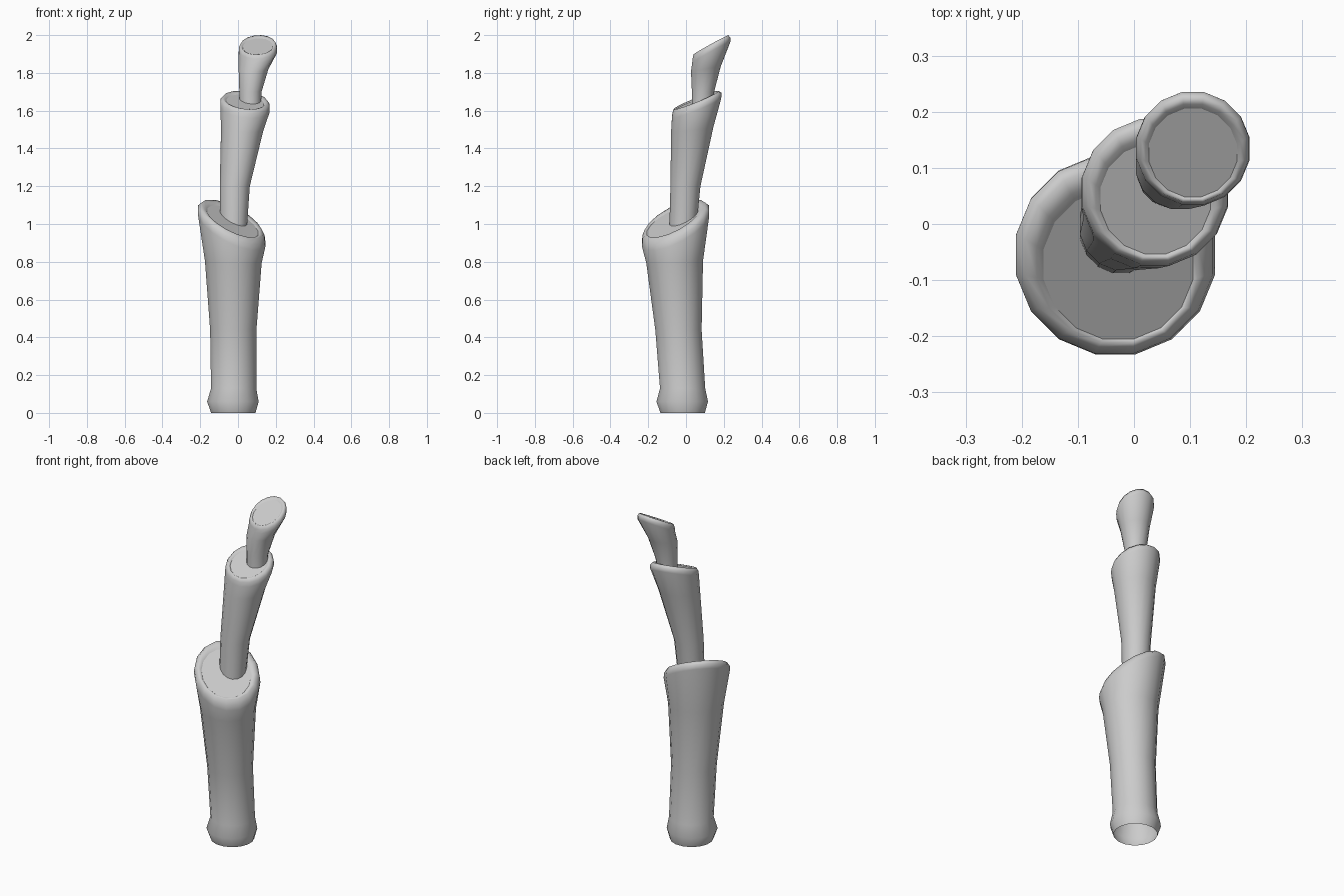
import bpy, bmesh, math

SIDES = 16


def stalk(name, rings, slope):
    """Loft rings (cx, cy, cz, radius, tilt); slope is the cut plane's dz/dx, dz/dy."""
    bm = bmesh.new()
    loops = []
    for cx, cy, cz, r, t in rings:
        loop = []
        for i in range(SIDES):
            ang = 2 * math.pi * (i + 0.5) / SIDES
            dx, dy = r * math.cos(ang), r * math.sin(ang)
            z = cz + t * (slope[0] * dx + slope[1] * dy)
            loop.append(bm.verts.new((cx + dx, cy + dy, z)))
        loops.append(loop)
    for a, b in zip(loops, loops[1:]):
        for i in range(SIDES):
            j = (i + 1) % SIDES
            bm.faces.new((a[i], a[j], b[j], b[i])).smooth = True
    # flat cut face inside the rim, bottom stays open
    cap = bm.faces.new(loops[-1])
    cap.smooth = False
    for e in cap.edges:
        e.smooth = False
    mesh = bpy.data.meshes.new(name)
    bm.to_mesh(mesh)
    bm.free()
    obj = bpy.data.objects.new(name, mesh)
    bpy.context.collection.objects.link(obj)
    return obj


# Thick lower stalk with a flared foot
stalk("lower_stalk", [
    (-.025, -.018, 0, .120, 0), (-.027, -.020, .06, .139, 0),
    (-.023, -.018, .13, .122, 0), (-.025, -.040, .44, .125, 0),
    (-.025, -.060, .80, .153, .1), (-.033, -.055, .975, .181, 1),
    (-.035, -.055, 1.005, .179, 1), (-.033, -.059, 1.026, .164, 1),
    (-.030, -.068, 1.022, .146, 1), (-.028, -.072, 1.012, .136, 1)],
    (-.45, .45))

# Middle stalk growing out of the lower cut
stalk("middle_stalk", [
    (-.025, -.018, .96, .072, 0), (-.017, -.003, 1.20, .081, 0),
    (.022, .033, 1.50, .114, .3), (.037, .056, 1.615, .133, 1),
    (.037, .058, 1.64, .132, 1), (.038, .054, 1.656, .120, 1),
    (.038, .048, 1.652, .108, 1), (.038, .045, 1.645, .100, 1)],
    (-.1, .4))

# Thin upper stalk
stalk("upper_stalk", [
    (.065, .085, 1.60, .056, 0), (.066, .090, 1.70, .060, 0),
    (.082, .105, 1.82, .080, .3), (.105, .134, 1.91, .103, 1),
    (.105, .135, 1.93, .102, 1), (.105, .132, 1.948, .094, 1),
    (.105, .129, 1.945, .086, 1), (.105, .127, 1.939, .080, 1)],
    (.05, .55))
